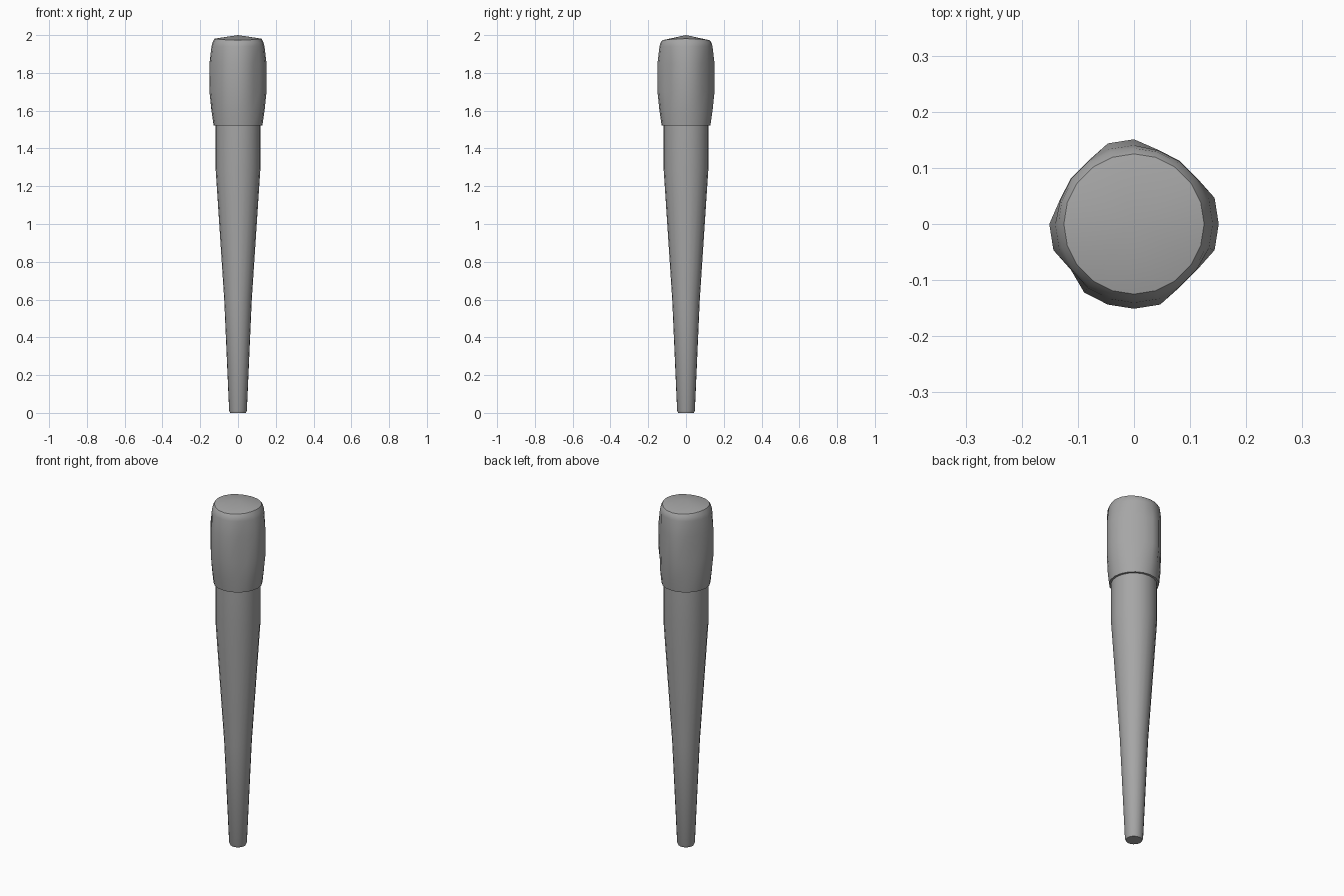
import bpy
import bmesh
from math import sin, cos, pi, radians

if "Cube" in bpy.data.objects:
    bpy.data.objects.remove(bpy.data.objects["Cube"], do_unlink=True)

SIDES = 20

grey = bpy.data.materials.new("plain grey")
grey.use_nodes = True
grey.diffuse_color = (0.38, 0.38, 0.38, 1)
grey.node_tree.nodes["Principled BSDF"].inputs["Base Color"].default_value = grey.diffuse_color


def lathe(name, profile, radius, height, bottom_apex=None, top_apex=None):
    """Skin rings of SIDES points; radius and height add per-side variation."""
    bm = bmesh.new()
    rings = []
    for r, z, wobble in profile:
        ring = []
        for i in range(SIDES):
            a = 2 * pi * i / SIDES
            rr = r + wobble * radius(i)
            ring.append(bm.verts.new((rr * cos(a), rr * sin(a), z + height(a, z))))
        rings.append(ring)
    for low, high in zip(rings, rings[1:]):
        for i in range(SIDES):
            j = (i + 1) % SIDES
            bm.faces.new((low[i], low[j], high[j], high[i]))
    for ring, apex in ((rings[0][::-1], bottom_apex), (rings[-1], top_apex)):
        if apex is None:
            bm.faces.new(ring)
        else:
            tip = bm.verts.new((0, 0, apex))
            for i in range(SIDES):
                bm.faces.new((ring[i], ring[(i + 1) % SIDES], tip))
    mesh = bpy.data.meshes.new(name)
    bm.to_mesh(mesh)
    bm.free()
    mesh.materials.append(grey)
    obj = bpy.data.objects.new(name, mesh)
    bpy.context.collection.objects.link(obj)
    bpy.ops.object.select_all(action="DESELECT")
    obj.select_set(True)
    bpy.context.view_layer.objects.active = obj
    bpy.ops.object.shade_smooth_by_angle(angle=radians(35))
    return obj


# Tapered shaft with a small bevel at the tip
lathe("shaft",
      [(0.042, 0, 0), (0.047, 0.012, 0), (0.073, 0.6, 0),
       (0.119, 1.3, 0), (0.119, 1.54, 0)],
      lambda i: 0, lambda a, z: 0)

# Hand-shaped head: bulges on some sides, shallow domed top
bulging = {0, 1, 5, 6, 10, 11, 13, 14, 15, 16, 19}
lathe("head",
      [(0.116, 1.52, 0), (0.129, 1.522, 0), (0.137, 1.6, 0.3),
       (0.139, 1.7, 1), (0.139, 1.85, 1), (0.138, 1.94, 0.2),
       (0.135, 1.96, 0), (0.125, 1.977, 0)],
      lambda i: 0.012 if i in bulging else 0,
      lambda a, z: 0.004 * cos(2 * a) if z > 1.97 else 0,
      top_apex=2.0)
